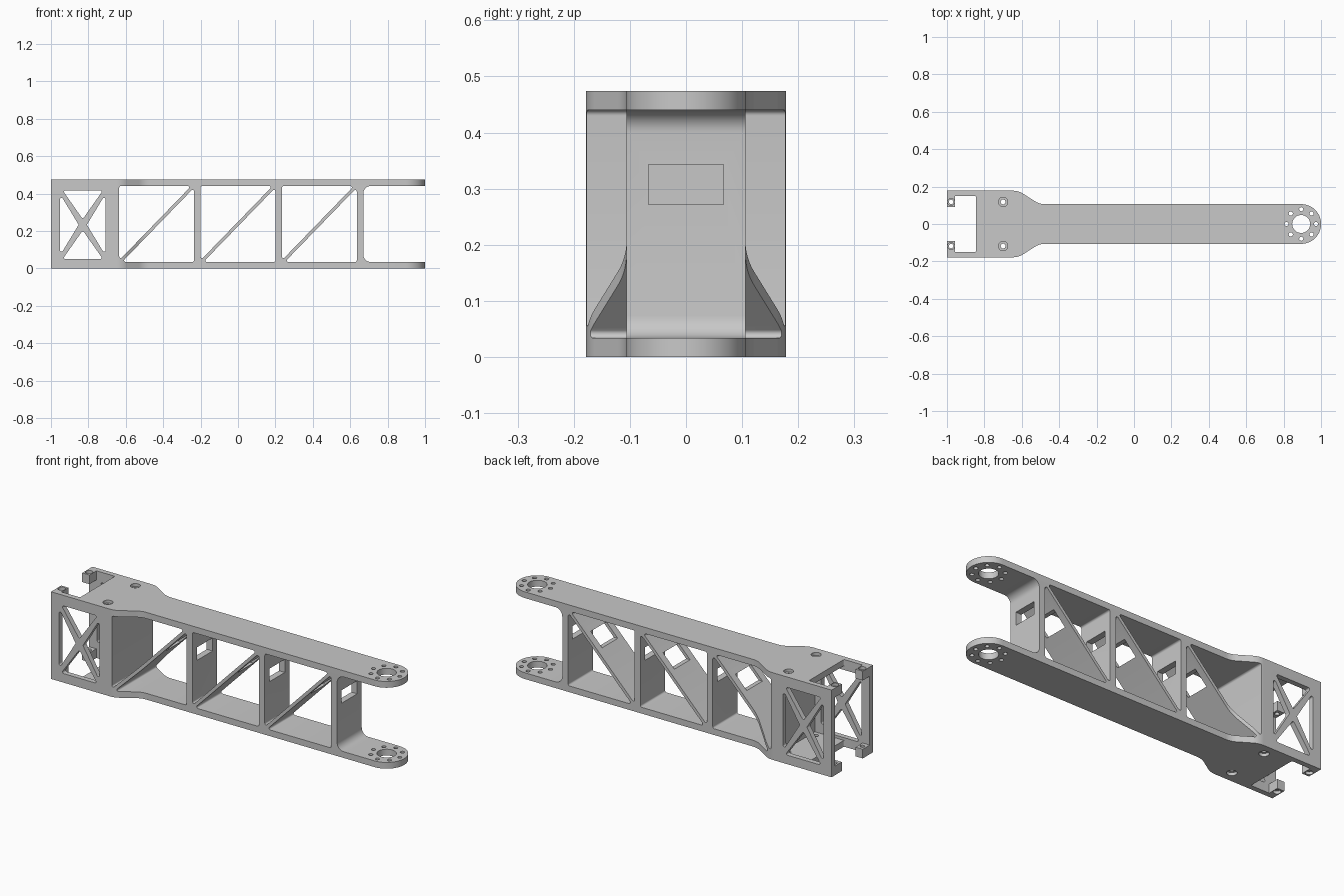
import bpy, bmesh, math
from mathutils import Vector

if "Cube" in bpy.data.objects:
    bpy.data.objects.remove(bpy.data.objects["Cube"])

H, PLATE = 0.474, 0.034          # overall height, plate thickness
TOP = H - PLATE

grey = bpy.data.materials.new("plain grey")
grey.use_nodes = True
COLOR = (0.58, 0.58, 0.58, 1)
grey.diffuse_color = COLOR
grey.node_tree.nodes["Principled BSDF"].inputs["Base Color"].default_value = COLOR


def rounded(corners, steps=8):
    """Closed outline with an arc at each corner; corners are (u, v, radius)."""
    pts, n = [], len(corners)
    for i, (u, v, r) in enumerate(corners):
        p = Vector((u, v))
        if r == 0:
            pts.append(p)
            continue
        a = (Vector(corners[i - 1][:2]) - p).normalized()
        b = (Vector(corners[(i + 1) % n][:2]) - p).normalized()
        half = a.angle(b) / 2
        centre = p + (a + b).normalized() * (r / math.sin(half))
        start = p + a * (r / math.tan(half)) - centre
        end = p + b * (r / math.tan(half)) - centre
        turn = math.atan2(start.x * end.y - start.y * end.x, start.dot(end))
        first = math.atan2(start.y, start.x)
        for k in range(steps + 1):
            t = first + turn * k / steps
            pts.append(centre + Vector((r * math.cos(t), r * math.sin(t))))
    return pts


def circle(x, y, r, n=32):
    return [Vector((x + r * math.cos(2 * math.pi * k / n),
                    y + r * math.sin(2 * math.pi * k / n))) for k in range(n)]


def rect(u0, u1, v0, v1, r=0):
    return rounded([(u0, v0, r), (u1, v0, r), (u1, v1, r), (u0, v1, r)])


def prisms(name, outlines, axis, lo, hi):
    """One object made of separate outlines extruded along the given axis."""
    place = {"x": lambda p, d: (d, p.x, p.y),
             "y": lambda p, d: (p.x, d, p.y),
             "z": lambda p, d: (p.x, p.y, d)}[axis]
    bm = bmesh.new()
    for pts in outlines:
        near = [bm.verts.new(place(p, lo)) for p in pts]
        far = [bm.verts.new(place(p, hi)) for p in pts]
        bm.faces.new(near)
        bm.faces.new(far[::-1])
        for i in range(len(pts)):
            bm.faces.new((near[i - 1], far[i - 1], far[i], near[i]))
    bmesh.ops.recalc_face_normals(bm, faces=bm.faces)
    mesh = bpy.data.meshes.new(name)
    bm.to_mesh(mesh)
    bm.free()
    mesh.materials.append(grey)
    obj = bpy.data.objects.new(name, mesh)
    bpy.context.collection.objects.link(obj)
    return obj


def combine(target, tool, operation="DIFFERENCE"):
    mod = target.modifiers.new(tool.name, "BOOLEAN")
    mod.operation, mod.solver, mod.object = operation, "EXACT", tool
    bpy.context.view_layer.objects.active = target
    bpy.ops.object.modifier_apply(modifier=mod.name)
    bpy.data.objects.remove(tool)


# Arm body: wide bracket tapering to a narrow beam with a round end
W, N, EYE = 0.178, 0.106, 0.894
side = [(-1, -W, 0), (-0.618, -W, 0.1), (-0.505, -N, 0.1), (1, -N, N - 0.001)]
outline = rounded(side + [(x, -y, r) for x, y, r in reversed(side)], 16)
arm = prisms("arm_frame", [outline], "z", 0, H)

# Truss windows: two triangles per bay, either side of a diagonal
windows = []
for x0 in (-0.635, -0.2, 0.235):
    x1 = x0 + 0.4
    windows.append(rounded([(x0, TOP, 0.01), (x0, 0.043, 0.008), (x1 - 0.015, TOP, 0.008)]))
    windows.append(rounded([(x1, PLATE, 0.01), (x1, 0.431, 0.008), (x0 + 0.015, PLATE, 0.008)]))

# Fork opening at the round end
windows.append(rect(0.67, 1.3, PLATE, TOP, 0.04))

# Cross-braced windows of the bracket cheeks
cx, cz = -0.83, 0.233
for s in (-1, 1):
    windows.append(rounded([(cx + s * 0.122, cz - 0.165, 0.008), (cx + s * 0.122, cz + 0.165, 0.008),
                            (cx + s * 0.022, cz, 0.008)]))
    windows.append(rounded([(cx - 0.108, cz + s * 0.184, 0.008), (cx + 0.108, cz + s * 0.184, 0.008),
                            (cx, cz + s * 0.03, 0.008)]))
combine(arm, prisms("window_cutter", windows, "y", -1, 1))

# Hollow bracket, with its top and bottom plates notched
combine(arm, prisms("cavity_cutter", [rect(-1.2, -0.67, -0.15, 0.15)], "z", PLATE, TOP))
combine(arm, prisms("notch_cutter", [rect(-1.2, -0.845, -0.15, 0.15, 0.008)], "z", -1, 1))

# Cable slot through uprights and diagonals
combine(arm, prisms("slot_cutter", [rect(-0.067, 0.067, 0.272, 0.343)], "x", -0.62, 1.2))

# Mounting tabs in the four open corners
for z in (0, H - 0.05):
    tabs = [rect(-1, -0.957, *sorted((s * 0.09, s * 0.16))) for s in (-1, 1)]
    combine(arm, prisms("mounting_tabs", tabs, "z", z, z + 0.05), "UNION")

# Bearing holes, bolt circle and screw holes
holes = [circle(EYE, 0, 0.048, 48)]
for k in range(8):
    t = k * math.pi / 4
    holes.append(circle(EYE + 0.079 * math.cos(t), 0.079 * math.sin(t), 0.011, 16))
for s in (-1, 1):
    holes.append(circle(-0.70, s * 0.118, 0.013))
    holes.append(circle(-0.978, s * 0.118, 0.012))
combine(arm, prisms("hole_cutter", holes, "z", -1, 1))

# Counterbores on the outer plate faces
bores = [circle(x, s * 0.118, r) for s in (-1, 1) for x, r in ((-0.70, 0.025), (-0.978, 0.019))]
for lo, hi in ((-0.1, 0.016), (H - 0.016, H + 0.1)):
    combine(arm, prisms("counterbore_cutter", bores, "z", lo, hi))

bpy.ops.object.select_all(action="DESELECT")
arm.select_set(True)
bpy.context.view_layer.objects.active = arm
bpy.ops.object.shade_smooth_by_angle(angle=math.radians(30))
